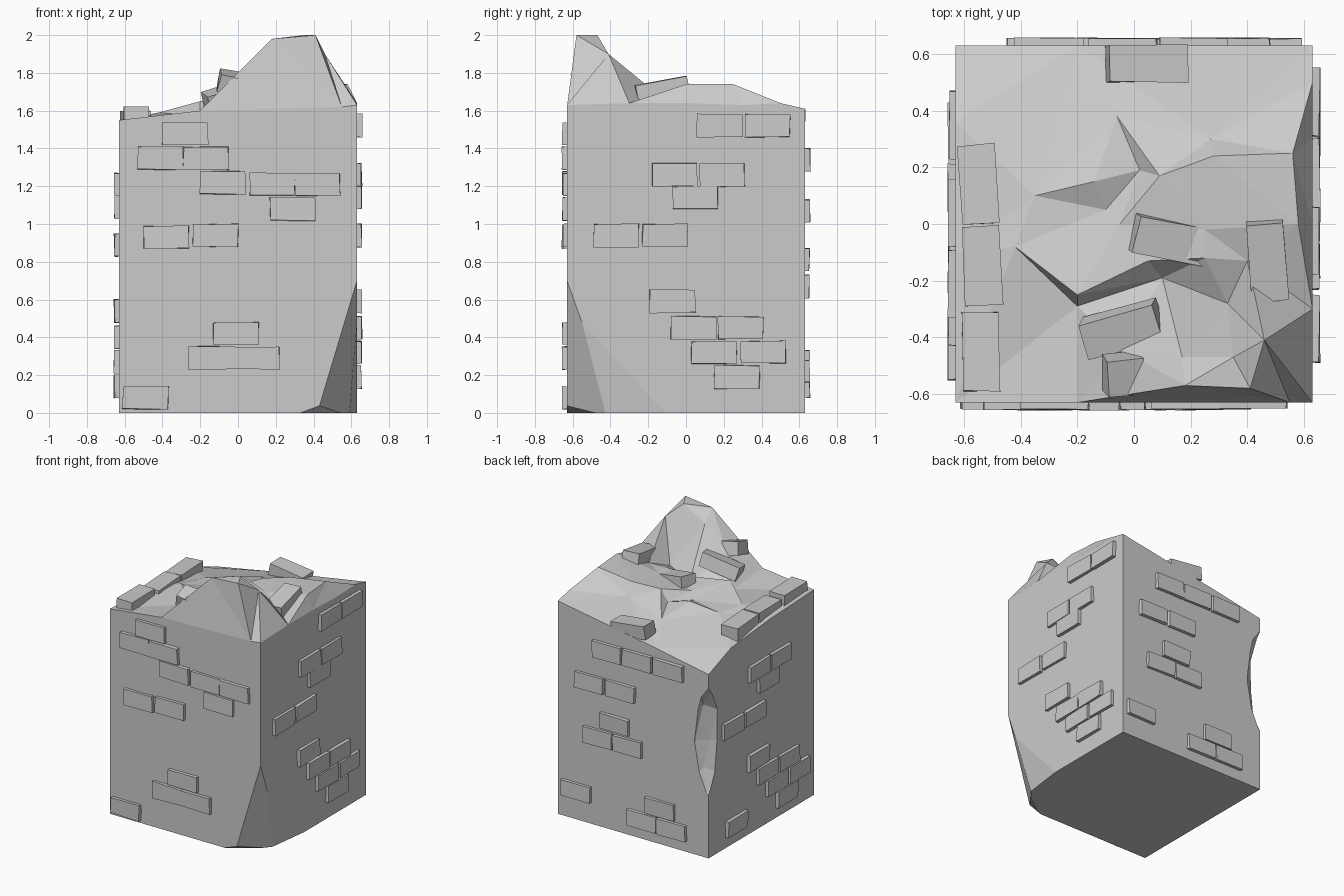
import bpy, bmesh, math, random
from mathutils import Vector, Matrix, Euler
from mathutils.geometry import delaunay_2d_cdt

random.seed(4)
HALF = 0.63

if "Cube" in bpy.data.objects:
    bpy.data.objects.remove(bpy.data.objects["Cube"], do_unlink=True)

# One plain stone colour
stone = bpy.data.materials.new("pale_grey_stone")
stone.use_nodes = True
colour = (0.6, 0.6, 0.6, 1)
stone.diffuse_color = colour
for node in stone.node_tree.nodes:
    if node.type == 'BSDF_PRINCIPLED':
        node.inputs["Base Color"].default_value = colour


def finish(bm, name):
    """Turn a bmesh into a flat shaded stone object."""
    bmesh.ops.recalc_face_normals(bm, faces=bm.faces)
    mesh = bpy.data.meshes.new(name)
    bm.to_mesh(mesh)
    bm.free()
    mesh.materials.append(stone)
    obj = bpy.data.objects.new(name, mesh)
    bpy.context.collection.objects.link(obj)
    return obj


def add_brick(bm, matrix, size, jitter):
    """Add one slightly uneven brick to a bmesh."""
    made = bmesh.ops.create_cube(bm, size=1)
    for v in made["verts"]:
        wobble = Vector([random.uniform(-jitter, jitter) for _ in range(3)])
        v.co = matrix @ (v.co * Vector(size) + wobble)


def slice_off(bm, a, b, c, outside):
    """Cut away the side of a three point plane that holds the outside point."""
    a, b, c, outside = (Vector(p) for p in (a, b, c, outside))
    normal = (b - a).cross(c - a).normalized()
    if normal.dot(outside - a) < 0:
        normal.negate()
    bmesh.ops.bisect_plane(bm, geom=bm.verts[:] + bm.edges[:] + bm.faces[:],
                           plane_co=a, plane_no=normal, clear_outer=True)
    bmesh.ops.holes_fill(bm, edges=[e for e in bm.edges if e.is_boundary], sides=0)


# Broken top surface, in hundredths: rim first, then the crags
rim = [(-63, -63, 155), (-20, -63, 160), (55, -63, 162), (63, -63, 163),
       (63, -30, 164), (63, 0, 164), (63, 30, 163), (63, 50, 164),
       (63, 63, 161), (-20, 63, 147), (-63, 63, 139), (-63, 36, 149),
       (-63, -10, 153)]
peak = [(18, -57, 198), (41, -58, 200), (35, -47, 200), (17, -47, 190),
        (46, -41, 190), (-5, -44, 170), (33, -28, 161)]
ridge = [(-42, -8, 159), (-20, -25, 165), (5, -13, 166), (-20, -29, 157),
         (10, -19, 159), (-14, 15, 163), (-10, 5, 159), (-5, 0, 163),
         (-35, 10, 158), (-6, 38, 156)]
boulder = [(2, 19, 160), (9, 17, 167), (25, -2, 168), (28, 24, 170),
           (56, 25, 174), (58, 0, 174), (27, 30, 161), (40, -13, 167),
           (25, -12, 168)]
points = [Vector(p) / 100 for p in rim + peak + ridge + boulder]
flat, _, tris, *_ = delaunay_2d_cdt([p.xy for p in points], [],
                                    [list(range(len(rim)))], 1, 1e-5)

# Solid block: the top surface drawn down to the ground
bm = bmesh.new()
verts = []
for co in flat:
    near = min(points, key=lambda p: (p.xy - co).length)
    verts.append(bm.verts.new((co.x, co.y, near.z)))
for tri in tris:
    bm.faces.new([verts[i] for i in tri])
edges = [e for e in bm.edges if e.is_boundary]
skirt = bmesh.ops.extrude_edge_only(bm, edges=edges)["geom"]
for v in skirt:
    if isinstance(v, bmesh.types.BMVert):
        v.co.z = 0
bmesh.ops.holes_fill(bm, edges=[e for e in bm.edges if e.is_boundary], sides=0)
bmesh.ops.recalc_face_normals(bm, faces=bm.faces)

# Chipped lower front corner
corner = (HALF, -HALF, 0)
slice_off(bm, (HALF, -HALF, .7), (.48, -HALF, .2), (HALF, -.45, .2), corner)
slice_off(bm, (HALF, -.57, .5), (HALF, -.2, .1), (.58, -HALF, .14), corner)
slice_off(bm, (.33, -HALF, 0), (HALF, -.42, 0), (.49, -HALF, .06), corner)
block = finish(bm, "stone_block")

# Hollow worn into the opposite upright edge
bm = bmesh.new()
bmesh.ops.create_icosphere(bm, subdivisions=2, radius=1)
for v in bm.verts:
    v.co *= random.uniform(.9, 1.08)
    v.co = Vector((v.co.x * .17, v.co.y * .17, v.co.z * .48))
    v.co += Vector((-.68, .68, .86))
cutter = finish(bm, "edge_cutter")
cutter.hide_render = True
cut = block.modifiers.new("worn_edge", 'BOOLEAN')
cut.operation = 'DIFFERENCE'
cut.solver = 'EXACT'
cut.object = cutter
bpy.context.view_layer.objects.active = block
bpy.ops.object.modifier_apply(modifier=cut.name)
bpy.data.objects.remove(cutter, do_unlink=True)

# Raised wall bricks: distance along the wall and height, in hundredths
front = [(-28, 148), (-41, 135), (-17, 135), (-8, 122), (18, 121), (42, 121),
         (29, 108), (-38, 93), (-12, 94), (-1, 42), (-14, 29), (10, 29),
         (-49, 8)]
right = [(18, 152), (43, 152), (-6, 126), (19, 126), (5, 114), (-37, 94),
         (-11, 94), (-7, 59), (4, 45), (29, 45), (15, 32), (41, 32), (27, 19)]
back = [(-21, 134), (4, 134), (30, 134), (-36, 107), (-10, 107), (-15, 81),
        (-29, 67), (-4, 67), (-47, 22), (23, 27), (8, 14), (33, 14)]
left = [(u + 2, z - 5) for u, z in right[2:]] + [(-31, 14)]
for turn, (name, bricks) in enumerate([("front", front), ("right", right),
                                       ("back", back), ("left", left)]):
    bm = bmesh.new()
    spin = Matrix.Rotation(turn * math.pi / 2, 4, 'Z')
    for u, z in bricks:
        place = Matrix.Translation((u / 100, -HALF, z / 100))
        add_brick(bm, spin @ place, (.24, .05, .12), .004)
    finish(bm, name + "_wall_bricks")

# Loose bricks lying on the top: position, tilt in degrees, length
loose = [((-.55, .14, 1.55), (0, 0, 94), .28),
         ((-.535, -.15, 1.55), (0, 0, 93), .28),
         ((-.54, -.45, 1.57), (0, 0, 91), .28),
         ((.045, .565, 1.54), (0, 8, 0), .28),
         ((.13, -.055, 1.64), (6, 12, -12), .27),
         ((.47, -.13, 1.71), (0, -11, 95), .28),
         ((-.04, -.37, 1.68), (12, -16, 15), .28),
         ((-.04, -.53, 1.75), (15, 12, 5), .13)]
for i, (loc, tilt, length) in enumerate(loose):
    bm = bmesh.new()
    turn = Euler([math.radians(a) for a in tilt]).to_matrix().to_4x4()
    add_brick(bm, Matrix.Translation(loc) @ turn, (length, .13, .1), .004)
    finish(bm, f"loose_brick_{i + 1}")
